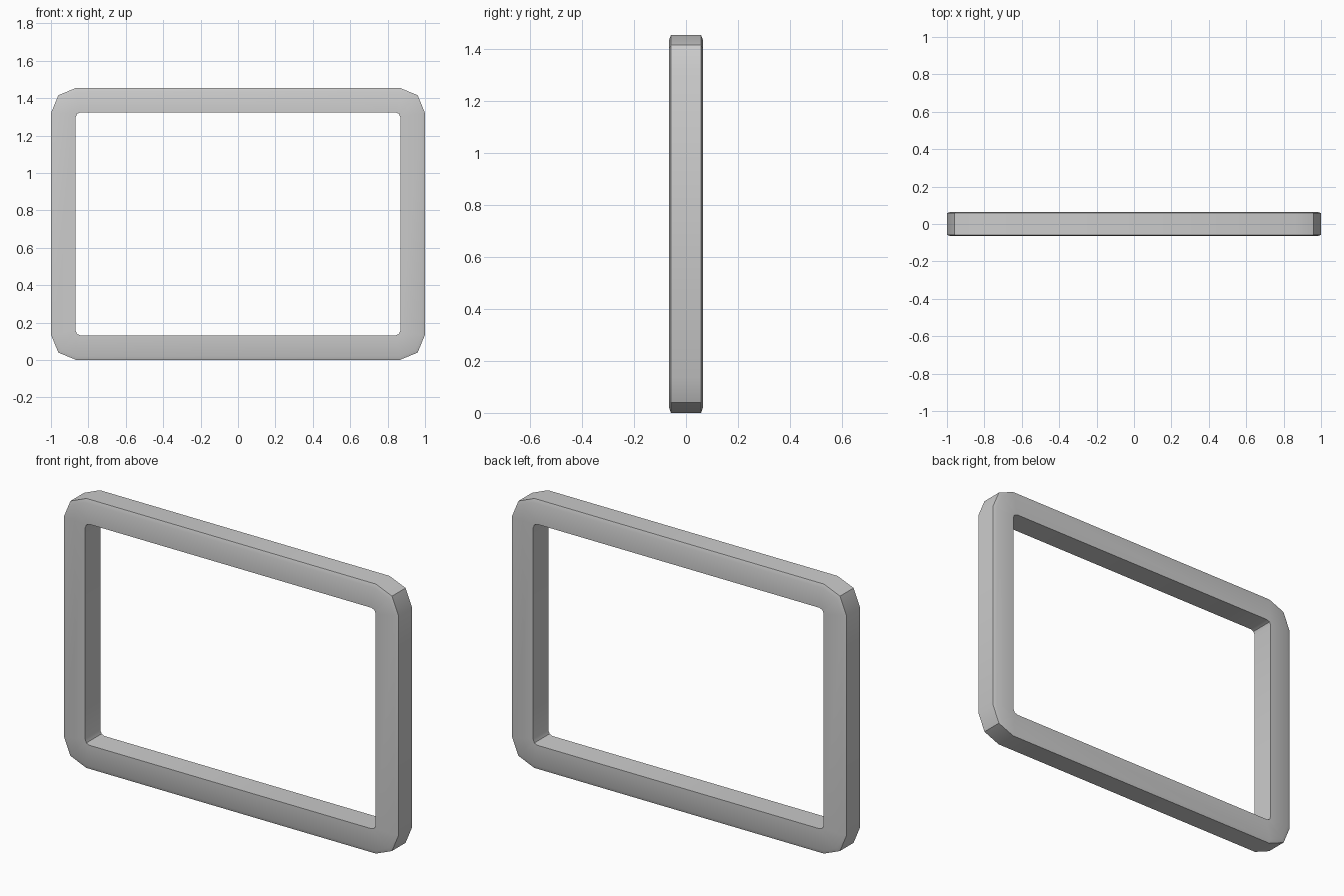
import bpy, bmesh, math

if "Cube" in bpy.data.objects:
    bpy.data.objects.remove(bpy.data.objects["Cube"])

HEIGHT = 1.455
DEPTH = 0.065


def ring(bm, half_x, half_z, radius, y):
    """Rounded rectangle loop with two segments per corner."""
    verts = []
    for i, (sx, sz) in enumerate([(1, 1), (-1, 1), (-1, -1), (1, -1)]):
        for step in range(3):
            a = math.radians(90 * i + 45 * step)
            x = sx * (half_x - radius) + radius * math.cos(a)
            z = sz * (half_z - radius) + radius * math.sin(a)
            verts.append(bm.verts.new((x, y, z + HEIGHT / 2)))
    return verts


bm = bmesh.new()
hz = HEIGHT / 2

# Cross-section swept round the frame: outer wall, shallow chamfers, plain inner opening
section = [
    (1.0, hz, 0.135, -DEPTH + 0.007),
    (1.0, hz, 0.135, DEPTH - 0.007),
    (0.98, hz - 0.02, 0.115, DEPTH),
    (0.868, hz - 0.131, 0.026, DEPTH),
    (0.868, hz - 0.131, 0.026, -DEPTH),
    (0.98, hz - 0.02, 0.115, -DEPTH),
]
rings = [ring(bm, *s) for s in section]
for k, a in enumerate(rings):
    b = rings[(k + 1) % len(rings)]
    n = len(a)
    for i in range(n):
        j = (i + 1) % n
        bm.faces.new((a[i], a[j], b[j], b[i]))
bmesh.ops.recalc_face_normals(bm, faces=bm.faces)

# Frame object
mesh = bpy.data.meshes.new("frame")
bm.to_mesh(mesh)
bm.free()
frame = bpy.data.objects.new("frame", mesh)
bpy.context.collection.objects.link(frame)
bpy.context.view_layer.objects.active = frame
frame.select_set(True)
bpy.ops.object.shade_smooth_by_angle(angle=math.radians(30))
